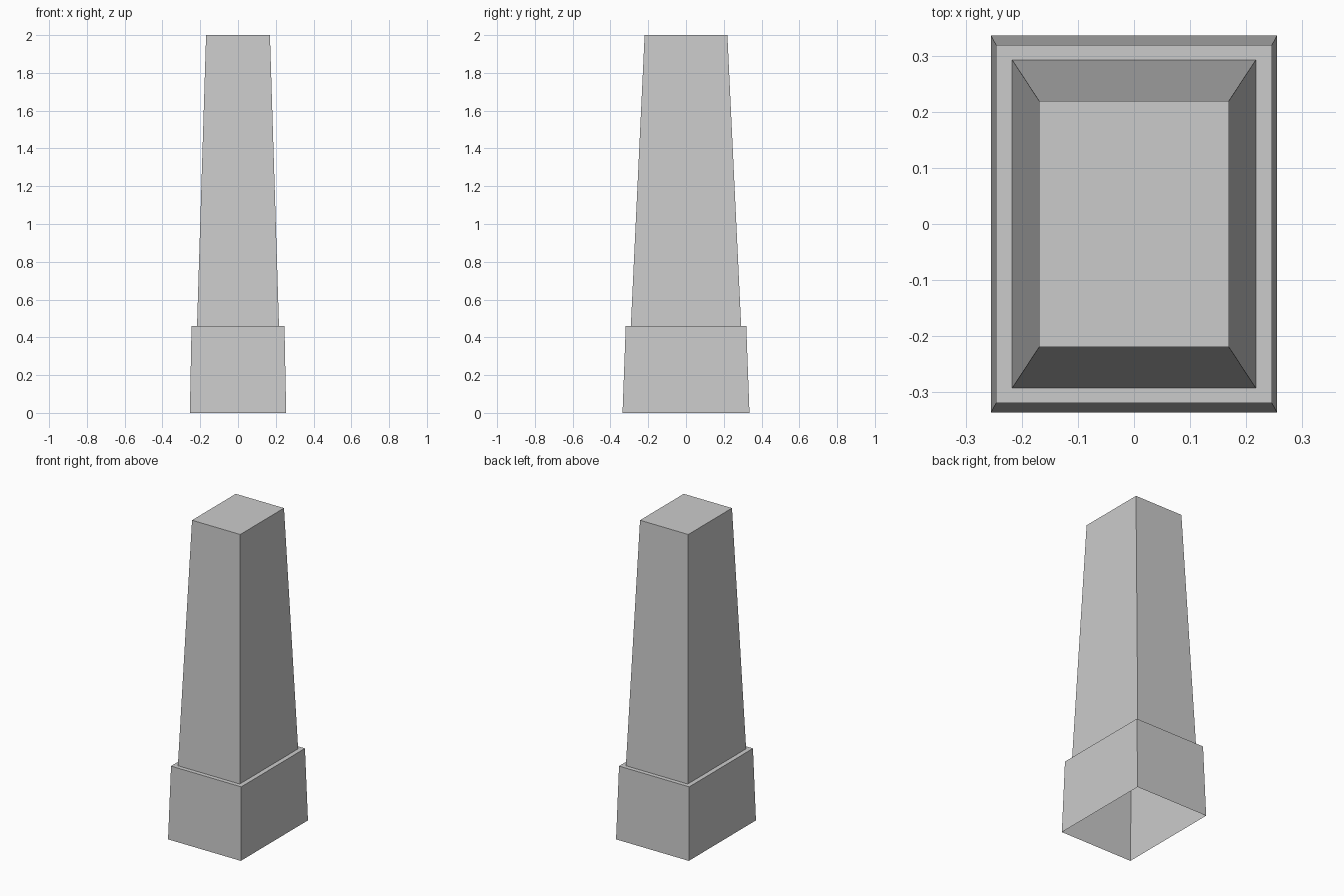
import bpy

if "Cube" in bpy.data.objects:
    bpy.data.objects.remove(bpy.data.objects["Cube"])

stone = bpy.data.materials.new("grey stone")
stone.diffuse_color = (0.6, 0.6, 0.6, 1.0)
stone.use_nodes = True
stone.node_tree.nodes["Principled BSDF"].inputs["Base Color"].default_value = stone.diffuse_color


def loft(name, rings, cap):
    """Stack rectangles (half x, half y, z) into a shell, open at the bottom."""
    verts, faces = [], []
    for hx, hy, z in rings:
        verts += [(-hx, -hy, z), (hx, -hy, z), (hx, hy, z), (-hx, hy, z)]
    for r in range(len(rings) - 1):
        for i in range(4):
            j = (i + 1) % 4
            a, b = r * 4, r * 4 + 4
            faces.append((a + i, a + j, b + j, b + i))
    if cap:
        n = len(verts)
        faces.append((n - 4, n - 3, n - 2, n - 1))
    mesh = bpy.data.meshes.new(name)
    mesh.from_pydata(verts, [], faces)
    mesh.materials.append(stone)
    obj = bpy.data.objects.new(name, mesh)
    bpy.context.collection.objects.link(obj)
    return obj


# Plinth: slightly tapered walls and a narrow ledge, hollow below
loft("plinth", [(0.255, 0.336, 0.0), (0.246, 0.319, 0.46),
                (0.217, 0.292, 0.46)], cap=False)

# Shaft: tapered pillar with a flat top
loft("shaft", [(0.217, 0.292, 0.46), (0.169, 0.219, 2.0)], cap=True)
